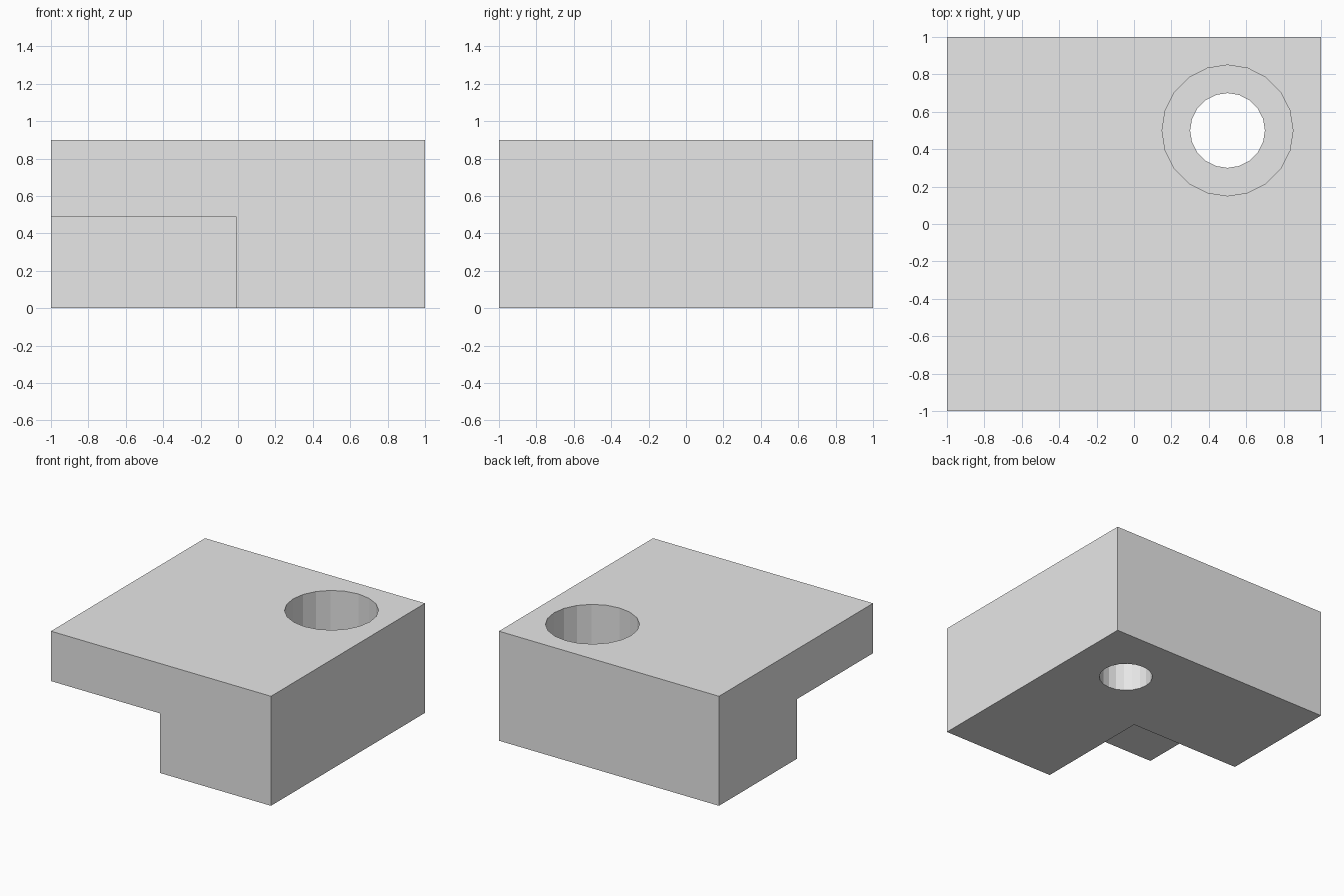
import bpy

if "Cube" in bpy.data.objects:
    bpy.data.objects.remove(bpy.data.objects["Cube"], do_unlink=True)

HEIGHT = 0.9
STEP_Z = 0.45          # floor of the wide bore
HOLE = (0.5, 0.5)
OVER = 0.1             # how far cutters reach past the surface

# Plain grey material
grey = bpy.data.materials.new("plain_grey")
grey.use_nodes = True
colour = (0.8, 0.8, 0.8, 1)
grey.diffuse_color = colour
grey.node_tree.nodes["Principled BSDF"].inputs["Base Color"].default_value = colour


def box(name, low, high):
    centre = [(a + b) / 2 for a, b in zip(low, high)]
    bpy.ops.mesh.primitive_cube_add(size=1, location=centre)
    obj = bpy.context.object
    obj.name = name
    obj.scale = [b - a for a, b in zip(low, high)]
    bpy.ops.object.transform_apply(location=True, rotation=False, scale=True)
    obj.data.materials.append(grey)
    return obj


def bore(name, radius, low, high):
    bpy.ops.mesh.primitive_cylinder_add(
        vertices=20, radius=radius, depth=high - low,
        location=(*HOLE, (low + high) / 2))
    obj = bpy.context.object
    obj.name = name
    obj.data.materials.append(grey)
    return obj


def cut(target, cutter):
    cutter.hide_render = True
    mod = target.modifiers.new(cutter.name, "BOOLEAN")
    mod.operation = "DIFFERENCE"
    mod.solver = "EXACT"
    mod.object = cutter
    bpy.context.view_layer.objects.active = target
    bpy.ops.object.modifier_apply(modifier=mod.name)
    bpy.data.objects.remove(cutter, do_unlink=True)


# Solid block
block = box("block", (-1, -1, 0), (1, 1, HEIGHT))

# Notch under the front corner
cut(block, box("corner_notch", (-1 - OVER, -1 - OVER, -OVER), (-0.01, -0.01, 0.49)))

# Stepped hole: wide bore from the top, narrow bore right through
cut(block, bore("wide_bore", 0.35, STEP_Z, HEIGHT + OVER))
cut(block, bore("narrow_bore", 0.2, -OVER, HEIGHT + OVER))
